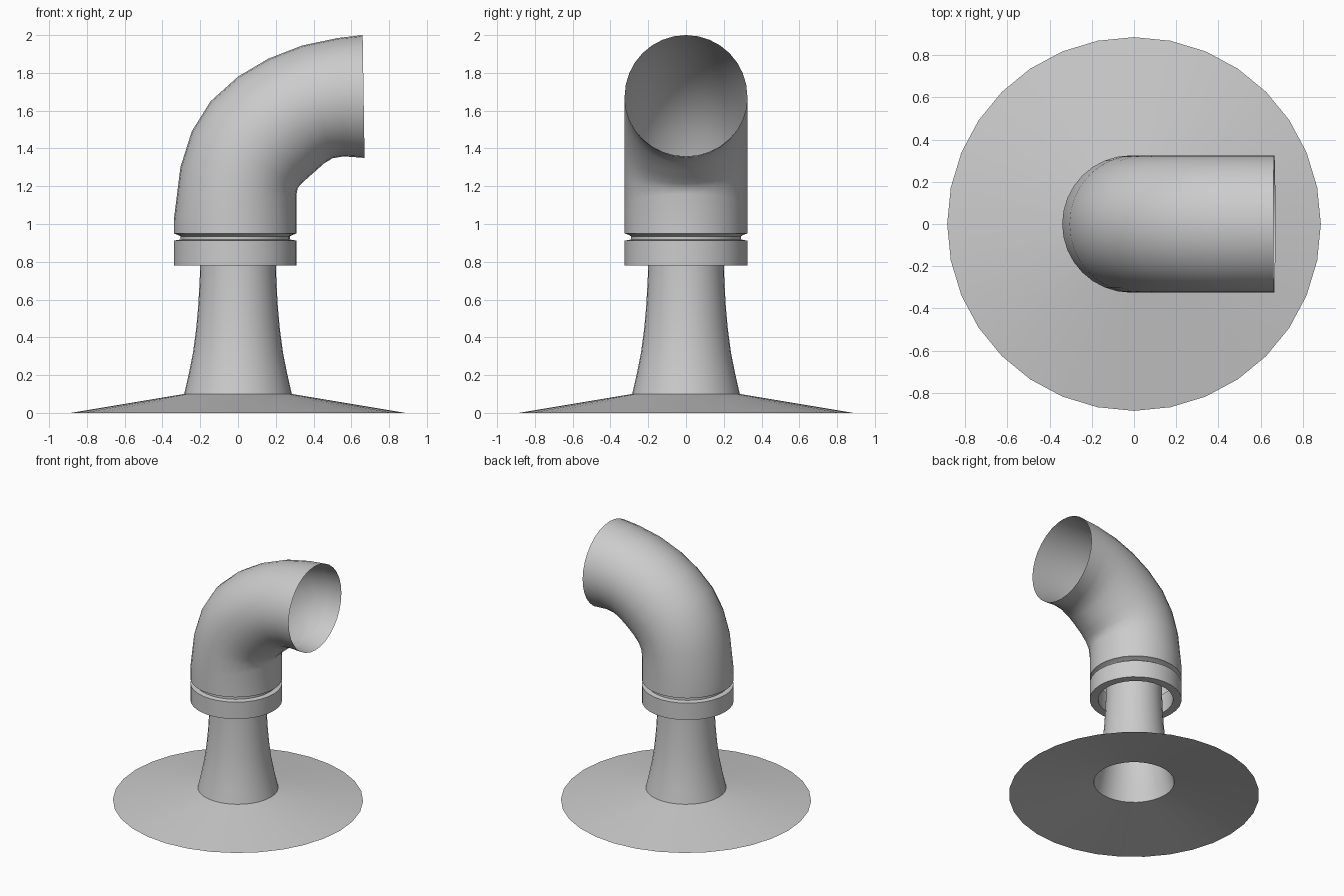
import bpy, bmesh, math
from mathutils import Vector

if "Cube" in bpy.data.objects:
    bpy.data.objects.remove(bpy.data.objects["Cube"])

SIDES = 32
AXIS_X = -0.015  # collar and elbow sit slightly off the base axis


def loft(name, rings, angle=35):
    """Join a list of point rings into an open smooth-shaded skin."""
    bm = bmesh.new()
    loops = [[bm.verts.new(p) for p in ring] for ring in rings]
    for a, b in zip(loops, loops[1:]):
        for i in range(SIDES):
            j = (i + 1) % SIDES
            bm.faces.new((a[i], a[j], b[j], b[i]))
    mesh = bpy.data.meshes.new(name)
    bm.to_mesh(mesh)
    bm.free()
    obj = bpy.data.objects.new(name, mesh)
    bpy.context.collection.objects.link(obj)
    bpy.ops.object.select_all(action='DESELECT')
    obj.select_set(True)
    bpy.context.view_layer.objects.active = obj
    bpy.ops.object.shade_smooth_by_angle(angle=math.radians(angle))
    return obj


def ring(left, right, depth):
    """Ellipse whose ends in the XZ plane are left and right."""
    l, r = Vector((left[0], 0, left[1])), Vector((right[0], 0, right[1]))
    mid, half = (l + r) / 2, (r - l) / 2
    pts = []
    for i in range(SIDES):
        t = 2 * math.pi * i / SIDES
        pts.append(mid + half * math.cos(t) + Vector((0, depth * math.sin(t), 0)))
    return pts


def lathe(name, profile, cx=0.0):
    return loft(name, [ring((cx - r, z), (cx + r, z), r) for r, z in profile])


# Wide shallow flashing
lathe("base_flange", [(0.885, 0), (0.285, 0.10)])

# Flared pipe rising into the collar
lathe("neck_pipe", [(0.285, 0.10), (0.262, 0.20), (0.238, 0.32), (0.222, 0.44),
                    (0.211, 0.56), (0.204, 0.68), (0.20, 0.78), (0.20, 0.93)])

# Collar with thick lower lip and groove
lathe("collar", [(0.265, 0.93), (0.265, 0.78), (0.325, 0.78), (0.325, 0.912),
                 (0.29, 0.918), (0.29, 0.935), (0.305, 0.943), (0.325, 0.95)][::-1], AXIS_X)

# Bent hood: outer and inner bend points, open at the mouth
bend = [((-0.34, 0.95), (0.31, 0.95)), ((-0.34, 1.02), (0.31, 1.16)),
        ((-0.305, 1.30), (0.316, 1.19)), ((-0.245, 1.49), (0.335, 1.213)),
        ((-0.145, 1.65), (0.37, 1.245)), ((0.0, 1.78), (0.41, 1.28)),
        ((0.16, 1.875), (0.455, 1.32)), ((0.34, 1.945), (0.50, 1.348)),
        ((0.53, 1.985), (0.56, 1.358)), ((0.66, 2.0), (0.67, 1.35))]
loft("elbow_hood", [ring(o, i, 0.325) for o, i in bend], 50)
